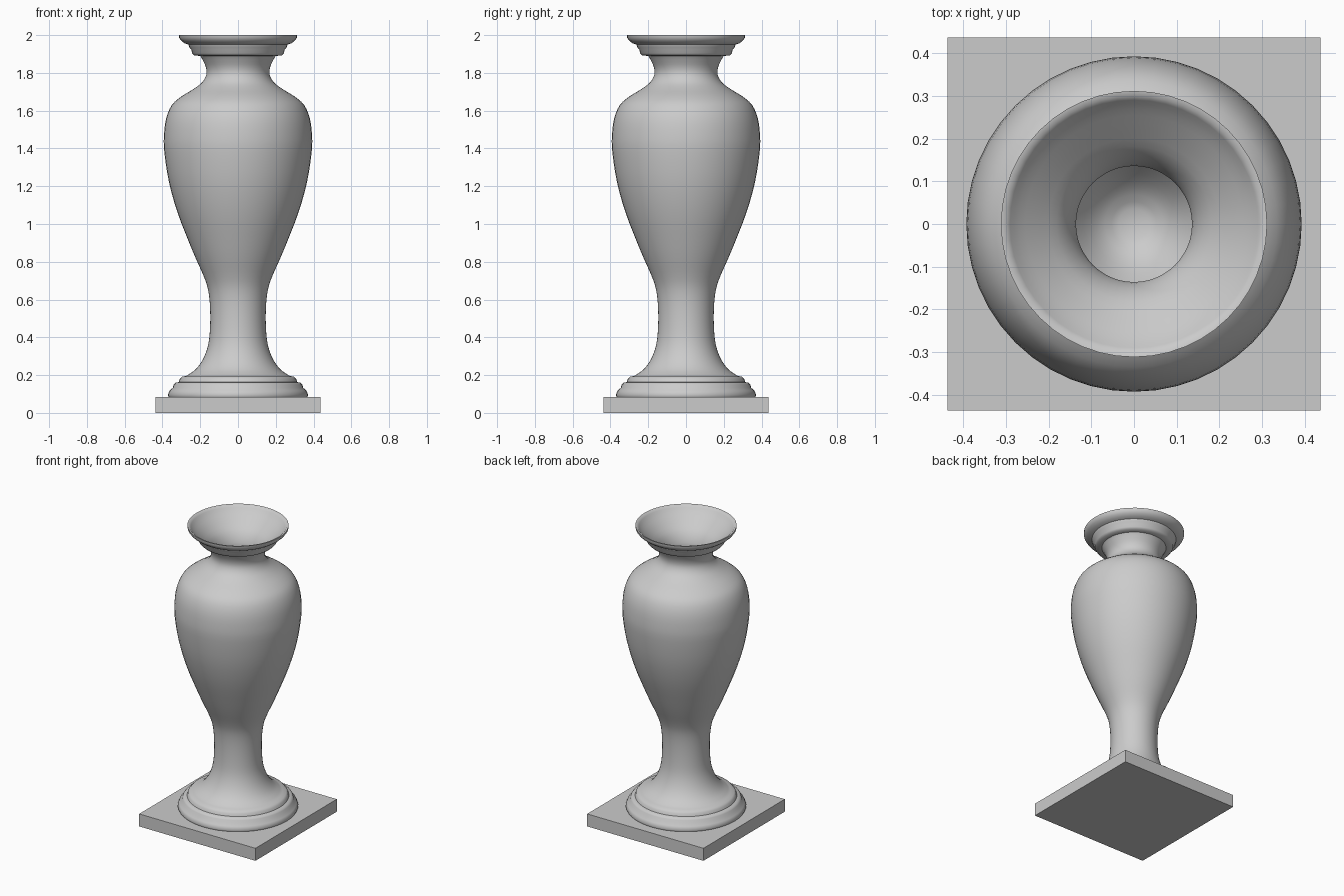
import bpy, bmesh, math
from mathutils import Vector

if "Cube" in bpy.data.objects:
    bpy.data.objects.remove(bpy.data.objects["Cube"])

SEGMENTS = 48


def smooth_path(points, steps=3):
    """Catmull-Rom curve through (radius, height) points."""
    p = [Vector(q) for q in points]
    p = [2 * p[0] - p[1]] + p + [2 * p[-1] - p[-2]]
    out = []
    for a, b, c, d in zip(p, p[1:], p[2:], p[3:]):
        for i in range(steps):
            t = i / steps
            out.append(0.5 * (2 * b + (c - a) * t + (2 * a - 5 * b + 4 * c - d) * t * t
                              + (3 * b - a - 3 * c + d) * t ** 3))
    return [(v.x, v.y) for v in out] + [tuple(points[-1])]


def lathe(name, profile):
    bm = bmesh.new()
    verts = [bm.verts.new((r, 0, z)) for r, z in profile]
    edges = [bm.edges.new(e) for e in zip(verts, verts[1:])]
    bmesh.ops.spin(bm, geom=verts + edges, cent=(0, 0, 0), axis=(0, 0, 1),
                   angle=math.tau, steps=SEGMENTS)
    bmesh.ops.remove_doubles(bm, verts=bm.verts, dist=0.0005)
    bmesh.ops.recalc_face_normals(bm, faces=bm.faces)
    mesh = bpy.data.meshes.new(name)
    bm.to_mesh(mesh)
    bm.free()
    obj = bpy.data.objects.new(name, mesh)
    bpy.context.collection.objects.link(obj)
    bpy.ops.object.select_all(action='DESELECT')
    obj.select_set(True)
    bpy.context.view_layer.objects.active = obj
    bpy.ops.object.shade_smooth_by_angle(angle=math.radians(50))


# Square plinth
bpy.ops.mesh.primitive_cube_add(size=1, location=(0, 0, 0.0425))
plinth = bpy.context.object
plinth.name = "plinth"
plinth.scale = (0.875, 0.875, 0.085)
bpy.ops.object.transform_apply(location=False, rotation=False, scale=True)

# Stepped foot mouldings
foot = [(0, 0.085), (0.368, 0.085), (0.372, 0.095), (0.362, 0.118), (0.345, 0.133),
        (0.341, 0.15), (0.33, 0.16), (0.314, 0.163), (0.308, 0.18), (0.297, 0.192)]

# Stem, belly, shoulder and neck
body = smooth_path([
    (0.275, 0.195), (0.225, 0.23), (0.185, 0.285), (0.158, 0.36), (0.148, 0.45),
    (0.148, 0.56), (0.158, 0.65), (0.18, 0.72), (0.22, 0.81), (0.258, 0.9),
    (0.32, 1.06), (0.365, 1.22), (0.39, 1.38), (0.392, 1.47), (0.38, 1.56),
    (0.35, 1.63), (0.3, 1.675), (0.235, 1.715), (0.19, 1.75), (0.168, 1.79),
    (0.17, 1.83), (0.188, 1.87), (0.2, 1.89)])

# Stepped lip
lip = [(0.232, 1.892), (0.243, 1.904), (0.247, 1.922), (0.257, 1.935), (0.262, 1.95),
       (0.284, 1.957), (0.3, 1.97), (0.311, 1.985), (0.312, 2.0)]

# Flared mouth and hollow interior with a small flat floor
interior = smooth_path([
    (0.3, 1.998), (0.27, 1.965), (0.22, 1.92), (0.165, 1.865), (0.136, 1.79),
    (0.165, 1.735), (0.265, 1.66), (0.335, 1.59), (0.36, 1.46), (0.335, 1.22),
    (0.27, 1.0), (0.19, 0.82), (0.135, 0.73), (0.085, 0.67), (0.036, 0.64)])

lathe("vase", foot + body + lip + interior + [(0, 0.64)])
